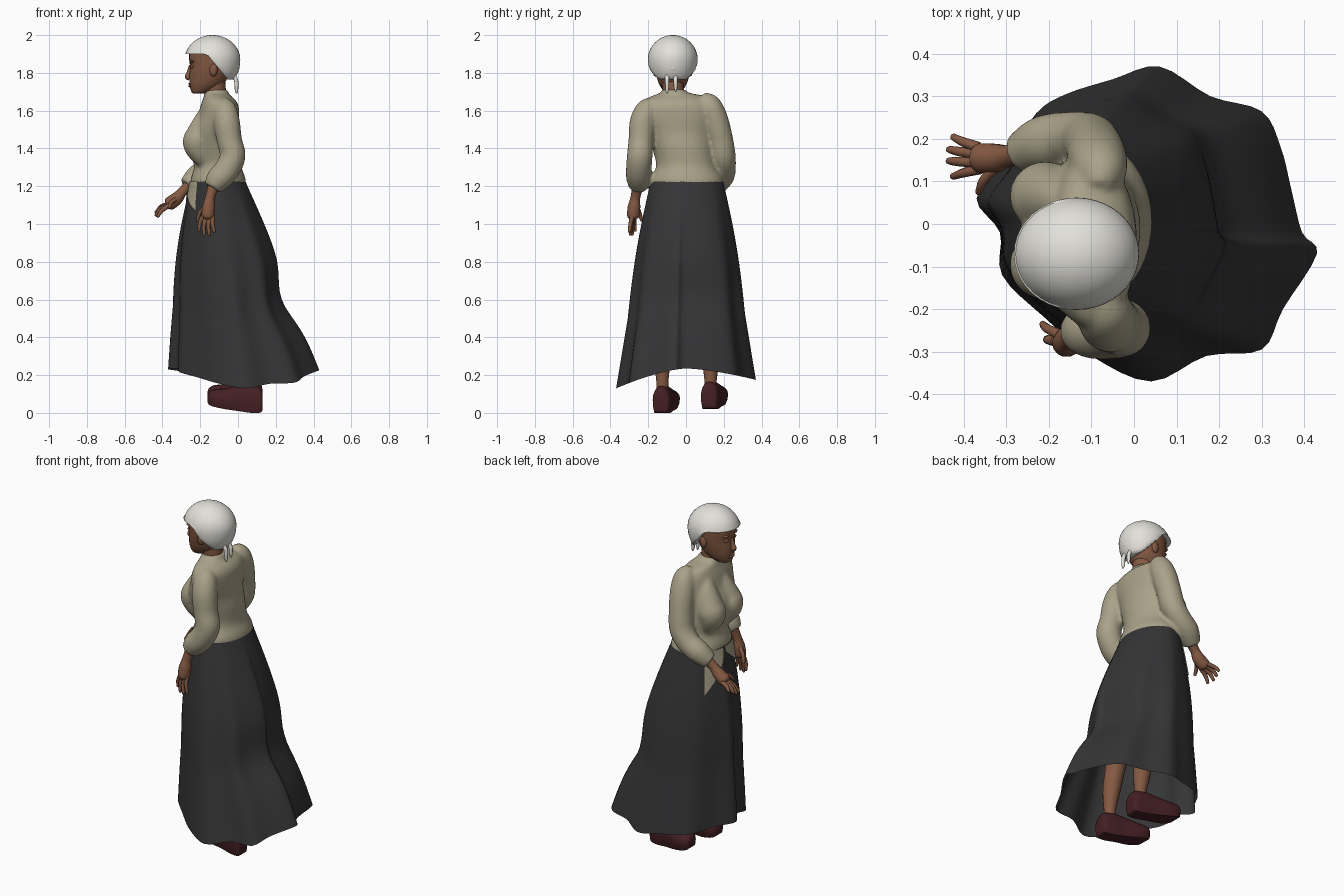
import bpy, bmesh, math
from mathutils import Vector

if "Cube" in bpy.data.objects:
    bpy.data.objects.remove(bpy.data.objects["Cube"])


def material(name, rgb):
    m = bpy.data.materials.new(name)
    m.diffuse_color = (*rgb, 1)
    m.use_nodes = True
    m.node_tree.nodes["Principled BSDF"].inputs["Base Color"].default_value = m.diffuse_color
    return m


SKIN = material("brown skin", (0.23, 0.10, 0.055))
LINEN = material("beige linen", (0.40, 0.36, 0.25))
WHITE = material("off white cloth", (0.76, 0.75, 0.70))
DARK = material("charcoal wool", (0.035, 0.035, 0.037))
LEATHER = material("maroon leather", (0.058, 0.014, 0.017))


def finish(name, bm, mat, sharp=50):
    bmesh.ops.recalc_face_normals(bm, faces=bm.faces[:])
    me = bpy.data.meshes.new(name)
    bm.to_mesh(me)
    bm.free()
    me.materials.append(mat)
    ob = bpy.data.objects.new(name, me)
    bpy.context.collection.objects.link(ob)
    bpy.ops.object.select_all(action='DESELECT')
    ob.select_set(True)
    bpy.context.view_layer.objects.active = ob
    bpy.ops.object.shade_smooth_by_angle(angle=math.radians(sharp))
    return ob


def smooth_rows(rows, n, closed=False):
    """Catmull-Rom interpolation of tuples."""
    out, c = [], len(rows)
    get = (lambda i: rows[i % c]) if closed else (lambda i: rows[max(0, min(c - 1, i))])
    for i in range(c if closed else c - 1):
        p = [get(i + k) for k in (-1, 0, 1, 2)]
        for s in range(n):
            t = s / n
            out.append(tuple(0.5 * (2 * b + (d - a) * t + (2 * a - 5 * b + 4 * d - e) * t * t
                                    + (3 * b - a - 3 * d + e) * t ** 3) for a, b, d, e in zip(*p)))
    return out if closed else out + [rows[-1]]


def loft(bm, rings, cap=True, closed=True):
    vs = [[bm.verts.new(p) for p in r] for r in rings]
    n = len(vs[0])
    for a, b in zip(vs, vs[1:]):
        for i in range(n if closed else n - 1):
            j = (i + 1) % n
            bm.faces.new((a[i], a[j], b[j], b[i]))
    if cap:
        bm.faces.new(vs[0][::-1])
        bm.faces.new(vs[-1])


def tube(bm, rows, seg=14, sub=5):
    """Round limb through rows of (x, y, z, radius)."""
    pts, rings = smooth_rows(rows, sub), []
    for i, p in enumerate(pts):
        a, b = pts[max(0, i - 1)], pts[min(len(pts) - 1, i + 1)]
        t = (Vector(b[:3]) - Vector(a[:3])).normalized()
        u = t.cross(Vector((0, 1, 0))).normalized()
        v = t.cross(u)
        rings.append([Vector(p[:3]) + p[3] * (u * math.cos(k * math.tau / seg) + v * math.sin(k * math.tau / seg))
                      for k in range(seg)])
    loft(bm, rings)


def stack(bm, rows, seg=32, sub=5):
    """Horizontal ellipses from rows of (z, cx, cy, rx, ry)."""
    loft(bm, [[(cx + rx * math.cos(k * math.tau / seg), cy + ry * math.sin(k * math.tau / seg), z)
               for k in range(seg)] for z, cx, cy, rx, ry in smooth_rows(rows, sub)])


def ball(bm, c, r, seg=20):
    for v in bmesh.ops.create_uvsphere(bm, u_segments=seg, v_segments=seg // 2, radius=1)['verts']:
        v.co = Vector((v.co.x * r[0] + c[0], v.co.y * r[1] + c[1], v.co.z * r[2] + c[2]))


# Skirt: ruled from an oval waist to a wavy, trailing hem
hem = smooth_rows([(.43, -.07), (.395, -.02), (.37, .08), (.345, .18), (.30, .265), (.18, .30), (.06, .37),
                   (-.05, .34), (-.16, .305), (-.23, .26), (-.30, .15), (-.37, .06), (-.315, -.02),
                   (-.31, -.12), (-.21, -.22), (-.10, -.31), (.04, -.37), (.17, -.31), (.30, -.295),
                   (.35, -.20)], 4, True)


def skirt_point(i, u, out=0.0):
    x, y = hem[i]
    a = math.atan2(y / .37, (x - .03) / .40)
    z = .235 - (.06 if y > 0 else .105) * (abs(y) / .37) ** 1.5
    bulge = .014 * math.sin(math.pi * min(1, u * 1.5))
    w = Vector((-.105 + .145 * math.cos(a), .005 + .192 * math.sin(a), 1.225))
    p = w.lerp(Vector((x, y, z)), u)
    # dent behind the knees, fuller front
    p.x -= .055 * max(0, math.cos(a)) * math.exp(-((u - .62) / .15) ** 2)
    p.x -= .018 * max(0, -math.cos(a)) * math.sin(math.pi * u)
    return p + Vector((math.cos(a), math.sin(a), 0)) * (bulge + out)


bm = bmesh.new()
loft(bm, [[skirt_point(i, u / 24) for i in range(len(hem))] for u in range(25)], cap=False)
finish("skirt", bm, DARK)

# Blouse tails hanging over the front of the skirt
bm = bmesh.new()
for first, last, depth in ((46, 36, .20), (47, 57, .12)):
    cols = range(first, last, 1 if last > first else -1)
    loft(bm, [[skirt_point(i, u / 4 * (.03 + depth * k / (len(cols) - 1)), .007) for k, i in enumerate(cols)]
              for u in range(5)], cap=False, closed=False)
finish("blouse_tails", bm, LINEN)

# Blouse: body, bust and bent sleeves fused into one soft cloth
bm = bmesh.new()
stack(bm, [(1.17, -.105, .005, .142, .19), (1.235, -.105, .005, .146, .192), (1.31, -.108, 0, .125, .158),
           (1.40, -.125, -.015, .14, .165), (1.48, -.125, -.03, .13, .18), (1.56, -.105, -.04, .112, .20),
           (1.62, -.098, -.045, .102, .20), (1.655, -.10, -.045, .088, .18), (1.68, -.11, -.045, .07, .13),
           (1.695, -.115, -.06, .065, .075), (1.712, -.118, -.065, .062, .062)])
for y in (-.095, .065):
    tube(bm, [(-.14, y * .6 - .02, 1.64, .03), (-.165, y * .8, 1.57, .055), (-.198, y, 1.47, .078),
              (-.212, y, 1.425, .08), (-.19, y, 1.36, .06), (-.17, y, 1.31, .03)], 20)
tube(bm, [(-.08, -.16, 1.645, .03), (-.07, -.20, 1.61, .06), (-.06, -.228, 1.54, .07),
          (-.045, -.238, 1.44, .067), (-.028, -.245, 1.36, .068), (-.06, -.25, 1.285, .068),
          (-.105, -.25, 1.235, .066), (-.135, -.255, 1.19, .048)], 20)
tube(bm, [(-.085, .08, 1.67, .03), (-.08, .12, 1.635, .06), (-.085, .152, 1.56, .069),
          (-.095, .182, 1.45, .067), (-.11, .195, 1.36, .068), (-.155, .20, 1.295, .064),
          (-.215, .19, 1.25, .064), (-.27, .165, 1.20, .048)], 20)
blouse = finish("blouse", bm, LINEN)
fuse = blouse.modifiers.new("fuse", 'REMESH')
fuse.mode, fuse.voxel_size, fuse.use_smooth_shade = 'VOXEL', .009, True
soften = blouse.modifiers.new("soften", 'SMOOTH')
soften.factor, soften.iterations = .5, 8

# Hands: wrist and palm, then fingers fanned from the knuckles
hands = {
    "left_hand": ([(-.13, -.255, 1.20, .03), (-.148, -.268, 1.14, .026), (-.155, -.275, 1.09, .034),
                   (-.16, -.28, 1.04, .032), (-.162, -.28, 1.025, .015)],
                  [((-.185, -.275, 1.04), (-.205, -.27, .965)), ((-.168, -.28, 1.035), (-.18, -.285, .945)),
                   ((-.15, -.285, 1.035), (-.152, -.295, .945)), ((-.135, -.285, 1.04), (-.125, -.30, .96)),
                   ((-.175, -.26, 1.09), (-.215, -.235, 1.02))]),
    "right_hand": ([(-.25, .17, 1.215, .03), (-.295, .16, 1.17, .026), (-.325, .155, 1.135, .034),
                    (-.365, .155, 1.105, .034), (-.375, .155, 1.098, .015)],
                   [((-.365, .18, 1.105), (-.425, .205, 1.075)), ((-.37, .165, 1.10), (-.435, .175, 1.06)),
                    ((-.37, .145, 1.10), (-.435, .148, 1.045)), ((-.36, .13, 1.10), (-.425, .112, 1.04)),
                    ((-.33, .13, 1.13), (-.365, .075, 1.085))])}
for name, (palm, fingers) in hands.items():
    bm = bmesh.new()
    tube(bm, palm)
    for a, b in fingers:
        a, b = Vector(a), Vector(b)
        m = a.lerp(b, .55) + Vector((-.006, 0, .006))
        tube(bm, [(*a, .013), (*m, .011), (*b, .008), (*b.lerp(m, -.12), .003)], 8, 3)
    finish(name, bm, SKIN)

# Head, neck and facial features
bm = bmesh.new()
stack(bm, [(1.69, -.215, -.07, .02, .025), (1.70, -.195, -.07, .052, .045), (1.735, -.17, -.07, .086, .07),
           (1.78, -.155, -.07, .103, .086), (1.83, -.148, -.07, .106, .096), (1.88, -.143, -.07, .116, .10),
           (1.93, -.14, -.07, .11, .10), (1.97, -.14, -.07, .06, .06)])
tube(bm, [(-.115, -.065, 1.62, .06), (-.118, -.067, 1.68, .056), (-.125, -.07, 1.75, .058)], 20)
tube(bm, [(-.25, -.07, 1.84, .009), (-.260, -.07, 1.80, .012), (-.265, -.07, 1.78, .016),
          (-.255, -.07, 1.77, .012)], 12)
for s in (-1, 1):
    ball(bm, (-.13, -.07 + s * .093, 1.815), (.022, .014, .034), 12)    # ears
    ball(bm, (-.24, -.07 + s * .034, 1.832), (.012, .02, .010), 12)     # eyelids
    ball(bm, (-.24, -.07 + s * .034, 1.86), (.016, .03, .009), 12)      # brows
for z in (1.742, 1.73):
    ball(bm, (-.248, -.07, z), (.015, .026, .008), 12)                  # lips
finish("head", bm, SKIN)

# Head wrap: dome with an edge slanting from brow to nape
bm = bmesh.new()
bmesh.ops.create_uvsphere(bm, u_segments=40, v_segments=28, radius=1)
for v in bm.verts:
    x, y, z = v.co
    x, y = -.135 + .147 * x, -.07 + .132 * y
    edge = 1.90 - .135 * max(0, min(1, (x + .165) / .11))
    v.co = (x, y, max(edge, 1.87 + z * (.13 if z > 0 else .17)))
finish("head_wrap", bm, WHITE, 70)

# Knot and dangling ties at the nape
bm = bmesh.new()
ball(bm, (-.012, -.07, 1.825), (.02, .03, .02), 12)
for y, z in ((-.10, 1.69), (-.055, 1.70)):
    tube(bm, [(-.03, y, 1.80, .011), (-.01, y, 1.76, .011), (-.008, y, z + .02, .009), (-.006, y, z, .003)], 8, 4)
finish("wrap_ties", bm, WHITE)

# Legs and shoes, both toes drifting towards +y
for side, y, lift in (("left", -.125, 0), ("right", .13, .022)):
    bm = bmesh.new()
    tube(bm, [(.065, y, .08 + lift, .034), (.065, y, .17, .033), (.05, y, .32, .05), (.0, y * .9, .62, .06)])
    finish(side + "_leg", bm, SKIN)
    bm = bmesh.new()
    rings = []
    for x, lo, hi, w in smooth_rows([(.13, .02, .09, .028), (.12, .002, .13, .044), (.07, 0, .15, .05),
                                     (0, .01, .145, .052), (-.07, .02, .13, .062), (-.125, .032, .125, .06),
                                     (-.152, .042, .11, .042), (-.162, .06, .09, .016)], 4):
        ring = []
        for k in range(20):
            c, s = math.cos(k * math.tau / 20), math.sin(k * math.tau / 20)
            sz = max(-1, s * 1.8) if s < 0 else s     # flat sole
            ring.append((x, y + .16 * (.08 - x) + w * c, lift + (lo + hi) / 2 + sz * (hi - lo) / 2))
        rings.append(ring)
    loft(bm, rings)
    finish(side + "_shoe", bm, LEATHER)
